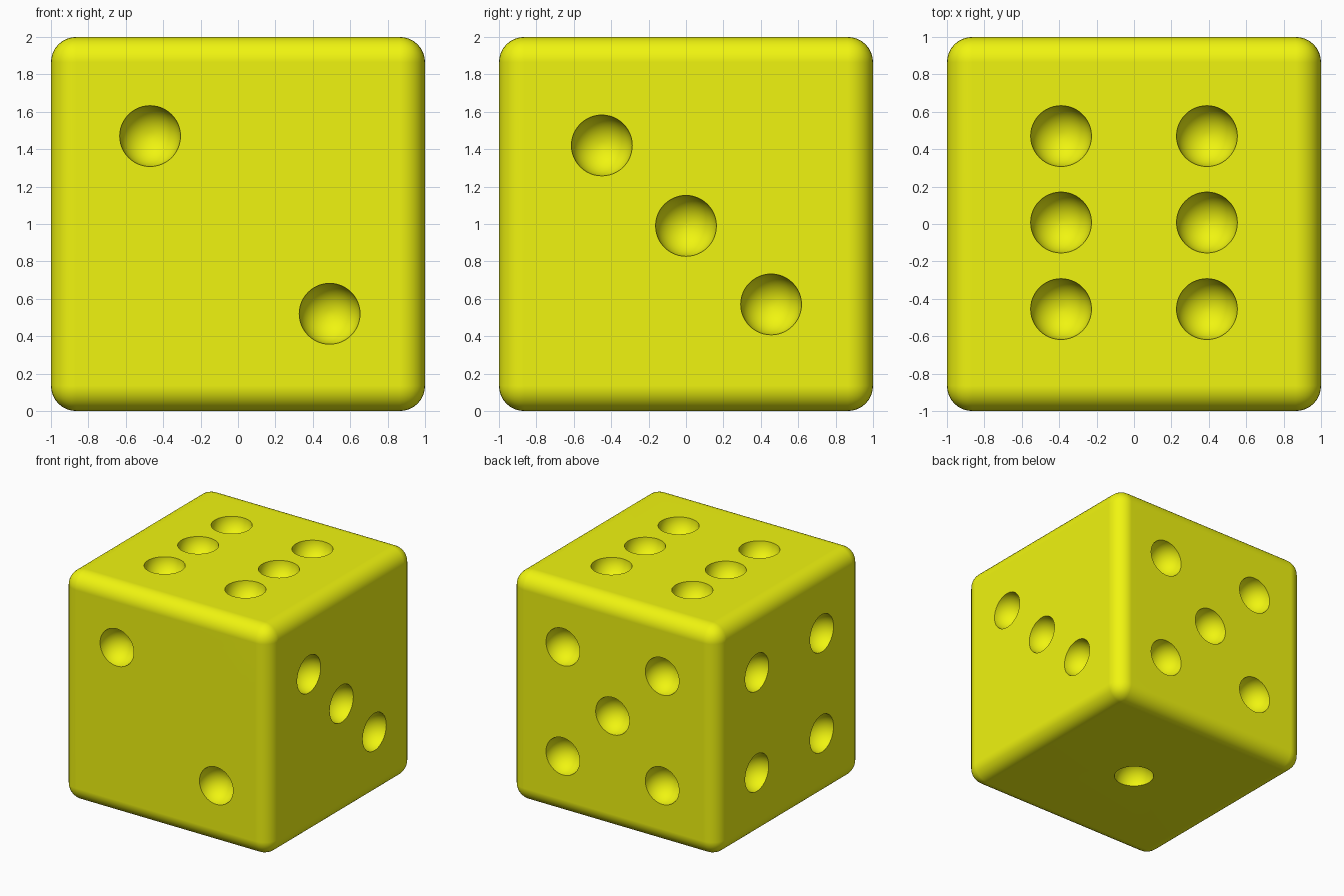
import bpy, bmesh
from mathutils import Vector, Matrix

if "Cube" in bpy.data.objects:
    bpy.data.objects.remove(bpy.data.objects["Cube"])

PIP_R = 0.163
LIFT = 0.004      # pip centres sit a hair outside the face

# Pip centres on each face
pips = {
    (0, -1, 0): [(-0.47, -1, 1.47), (0.49, -1, 0.52)],
    (1, 0, 0): [(1, -0.45, 1.42), (1, 0.0, 0.99), (1, 0.455, 0.57)],
    (0, 0, 1): [(x, y, 2) for x in (-0.39, 0.39) for y in (-0.455, 0.008, 0.47)],
    (0, 1, 0): [(x, 1, z) for x in (-0.47, 0.49) for z in (0.515, 1.47)] + [(0.01, 1, 0.995)],
    (-1, 0, 0): [(-1, y, z) for y in (-0.445, 0.45) for z in (0.56, 1.435)],
    (0, 0, -1): [(0, 0, 0)],
}


def make_object(name, bm):
    mesh = bpy.data.meshes.new(name)
    bm.to_mesh(mesh)
    bm.free()
    obj = bpy.data.objects.new(name, mesh)
    bpy.context.collection.objects.link(obj)
    return obj


# Rounded cube body
bm = bmesh.new()
bmesh.ops.create_cube(bm, size=2, matrix=Matrix.Translation((0, 0, 1)))
bmesh.ops.bevel(bm, geom=bm.edges[:], offset=0.135, offset_type='OFFSET',
                segments=8, profile=0.5, affect='EDGES')
die = make_object("die", bm)

# Spherical cutters for the pips
bm = bmesh.new()
for normal, centres in pips.items():
    n = Vector(normal)
    turn = n.to_track_quat('Z', 'Y').to_matrix().to_4x4()
    for c in centres:
        bmesh.ops.create_uvsphere(bm, u_segments=48, v_segments=24, radius=PIP_R,
                                  matrix=Matrix.Translation(Vector(c) + n * LIFT) @ turn)
cutter = make_object("pip_cutter", bm)
cutter.hide_render = True

# Hollow out the pips
cut = die.modifiers.new("pips", 'BOOLEAN')
cut.operation = 'DIFFERENCE'
cut.solver = 'EXACT'
cut.object = cutter
bpy.context.view_layer.objects.active = die
die.select_set(True)
bpy.ops.object.modifier_apply(modifier=cut.name)
bpy.data.objects.remove(cutter, do_unlink=True)

# Smooth shading with crisp pip rims and flat faces
bpy.ops.object.shade_smooth_by_angle(angle=0.6)
flat = die.modifiers.new("flat_faces", 'WEIGHTED_NORMAL')
flat.keep_sharp = True

yellow = bpy.data.materials.new("yellow")
yellow.diffuse_color = (0.87, 0.91, 0.005, 1)
yellow.use_nodes = True
yellow.node_tree.nodes["Principled BSDF"].inputs["Base Color"].default_value = yellow.diffuse_color
die.data.materials.clear()
die.data.materials.append(yellow)
